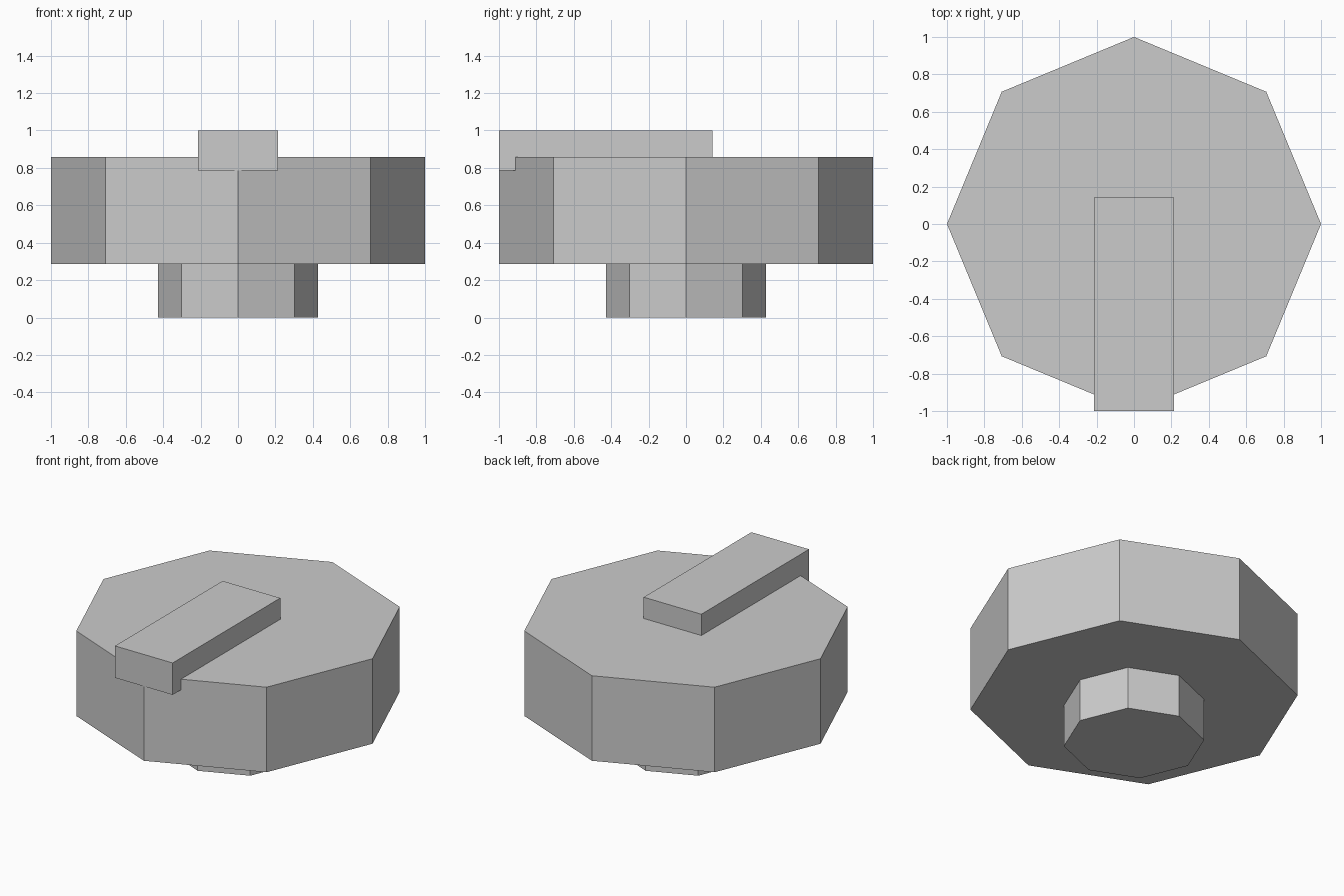
import bpy
import math

if "Cube" in bpy.data.objects:
    bpy.data.objects.remove(bpy.data.objects["Cube"])

grey = bpy.data.materials.new("plain grey")
grey.diffuse_color = (0.6, 0.6, 0.6, 1.0)
grey.use_nodes = True
grey.node_tree.nodes["Principled BSDF"].inputs["Base Color"].default_value = grey.diffuse_color


def finish(name):
    obj = bpy.context.object
    obj.name = name
    obj.data.materials.append(grey)
    return obj


def octagon(name, radius, z0, z1):
    """Eight-sided prism with corners on the x and y axes."""
    bpy.ops.mesh.primitive_cylinder_add(
        vertices=8, radius=radius, depth=z1 - z0, location=(0, 0, (z0 + z1) / 2))
    return finish(name)


def box(name, low, high):
    centre = [(a + b) / 2 for a, b in zip(low, high)]
    bpy.ops.mesh.primitive_cube_add(size=1, location=centre)
    bpy.context.object.scale = [b - a for a, b in zip(low, high)]
    bpy.ops.object.transform_apply(location=False, rotation=False, scale=True)
    return finish(name)


# Narrow stem under the wide knob body
octagon("stem", 0.4286, 0.0, 0.2857)
octagon("knob_body", 1.0, 0.2857, 0.8571)

# Pointer bar sunk into the top, overhanging the front edge
box("pointer_bar", (-0.2143, -1.0, 0.7857), (0.2143, 0.1429, 1.0))
